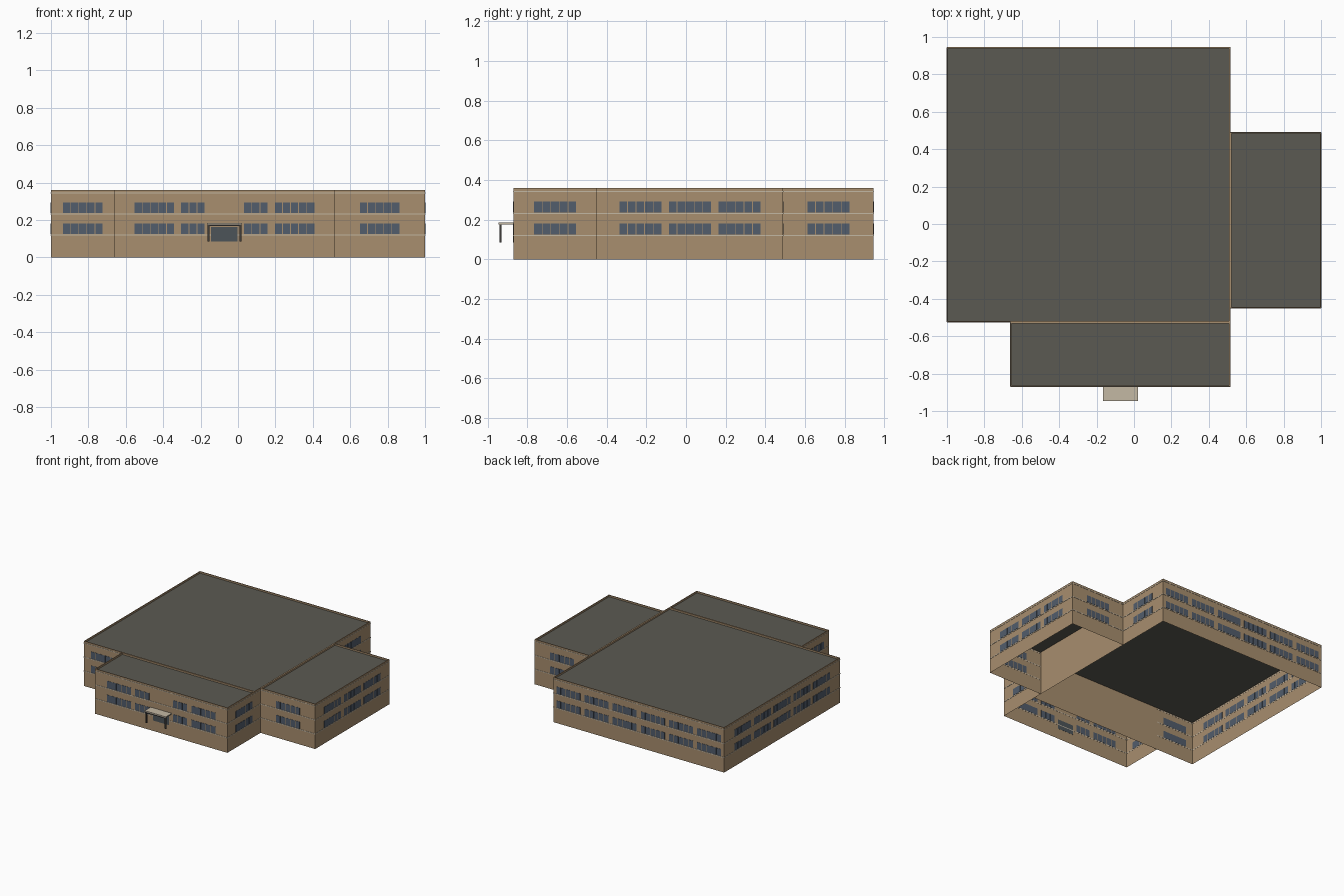
import bpy, bmesh, math
from mathutils import Vector, Matrix

cube = bpy.data.objects.get("Cube")
if cube:
    bpy.data.objects.remove(cube, do_unlink=True)


def material(name, rgb):
    linear = [((c / 255 + 0.055) / 1.055) ** 2.4 for c in rgb] + [1]
    m = bpy.data.materials.new(name)
    m.use_nodes = True
    m.diffuse_color = linear
    m.node_tree.nodes["Principled BSDF"].inputs["Base Color"].default_value = linear
    return m


WALL = material("tan wall", (168, 142, 110))
ROOF = material("grey roof", (91, 90, 82))
GLASS = material("blue grey glass", (82, 93, 108))
TRIM = material("pale trim", (196, 184, 164))
DARK = material("dark metal", (62, 60, 58))
DOOR = material("door glass", (76, 84, 88))

HEIGHT = 0.36
ROOF_Z = 0.347


def finish(bm, name, *mats):
    mesh = bpy.data.meshes.new(name)
    bm.to_mesh(mesh)
    bm.free()
    for m in mats:
        mesh.materials.append(m)
    obj = bpy.data.objects.new(name, mesh)
    bpy.context.collection.objects.link(obj)
    return obj


def add_box(bm, lo, hi, frame=Matrix()):
    lo, hi = Vector(lo), Vector(hi)
    place = Matrix.Translation((lo + hi) / 2) @ Matrix.Diagonal((*(hi - lo), 1))
    bmesh.ops.create_cube(bm, size=1, matrix=frame @ place)


def box(name, lo, hi, mat):
    bm = bmesh.new()
    add_box(bm, lo, hi)
    return finish(bm, name, mat)


# Building blocks: open-bottomed shells with a sunken roof inside a parapet
def block(name, x0, y0, x1, y1):
    bm = bmesh.new()
    add_box(bm, (x0, y0, 0), (x1, y1, HEIGHT))
    bm.faces.ensure_lookup_table()
    bottom = min(bm.faces, key=lambda f: f.calc_center_median().z)
    bmesh.ops.delete(bm, geom=[bottom], context="FACES_ONLY")
    top = max(bm.faces, key=lambda f: f.calc_center_median().z)
    bmesh.ops.inset_region(bm, faces=[top], thickness=0.009)
    well = bmesh.ops.extrude_face_region(bm, geom=[top])
    floor = [f for f in well["geom"] if isinstance(f, bmesh.types.BMFace)][0]
    for v in floor.verts:
        v.co.z = ROOF_Z
    floor.material_index = 1
    if top.is_valid:
        bmesh.ops.delete(bm, geom=[top], context="FACES_ONLY")
    finish(bm, name, WALL, ROOF)


W, E, STEP = -1, 0.515, -0.66
S, N, FRONT = -0.525, 0.945, -0.87
WING_S, WING_N = -0.45, 0.49
block("main_block", W, S, E, N)
block("front_wing", STEP, FRONT, E, S)
block("side_wing", E, WING_S, 1, WING_N)

# Outer outline, counter-clockwise, starting with the entrance wall
outline = [(STEP, FRONT), (E, FRONT), (E, WING_S), (1, WING_S), (1, WING_N),
           (E, WING_N), (E, N), (W, N), (W, S), (STEP, S)]

PITCH, WIDTH, PANES, GAP = 0.25, 0.216, 5, 0.004
ENTRANCE = (-0.174, 0.029)
windows, bands = bmesh.new(), bmesh.new()

for i, start in enumerate(outline):
    a = Vector((*start, 0))
    b = Vector((*outline[(i + 1) % len(outline)], 0))
    length = (b - a).length
    angle = math.atan2(b.y - a.y, b.x - a.x)
    # Local x runs along the wall, local -y points outwards
    frame = Matrix.Translation(a) @ Matrix.Rotation(angle, 4, "Z")

    # String courses and cornice line
    for z, h in ((0.117, 0.006), (0.229, 0.006), (0.341, 0.005)):
        add_box(bands, (0, -0.002, z), (length, 0.001, z + h), frame)

    # Window strips of five panes, centred on the wall
    count = int(length / PITCH)
    pane = WIDTH / PANES
    for k in range(count):
        left = length / 2 + (k - (count - 1) / 2) * PITCH - WIDTH / 2
        for p in range(PANES):
            x = left + p * pane
            middle = a.x + x + pane / 2
            if i == 0 and ENTRANCE[0] < middle < ENTRANCE[1]:
                continue
            for z in (0.125, 0.237):
                add_box(windows, (x + GAP / 2, -0.0015, z),
                        (x + pane - GAP / 2, 0.001, z + 0.056), frame)

finish(windows, "windows", GLASS)
finish(bands, "wall_bands", TRIM)

# Entrance: glazed door, canopy slab, beam and two posts
DOOR_Z, BEAM_Z = 0.085, 0.167
box("entrance_door", (-0.145, FRONT - 0.003, DOOR_Z), (-0.002, FRONT + 0.001, 0.163), DOOR)
box("canopy", (-0.166, -0.945, 0.177), (0.021, FRONT, 0.185), TRIM)
box("canopy_beam", (-0.163, -0.94, BEAM_Z), (0.018, -0.93, 0.177), DARK)
for name, x in (("left_post", 0.008), ("right_post", -0.163)):
    box(name, (x, -0.94, DOOR_Z), (x + 0.01, -0.93, BEAM_Z), DARK)
